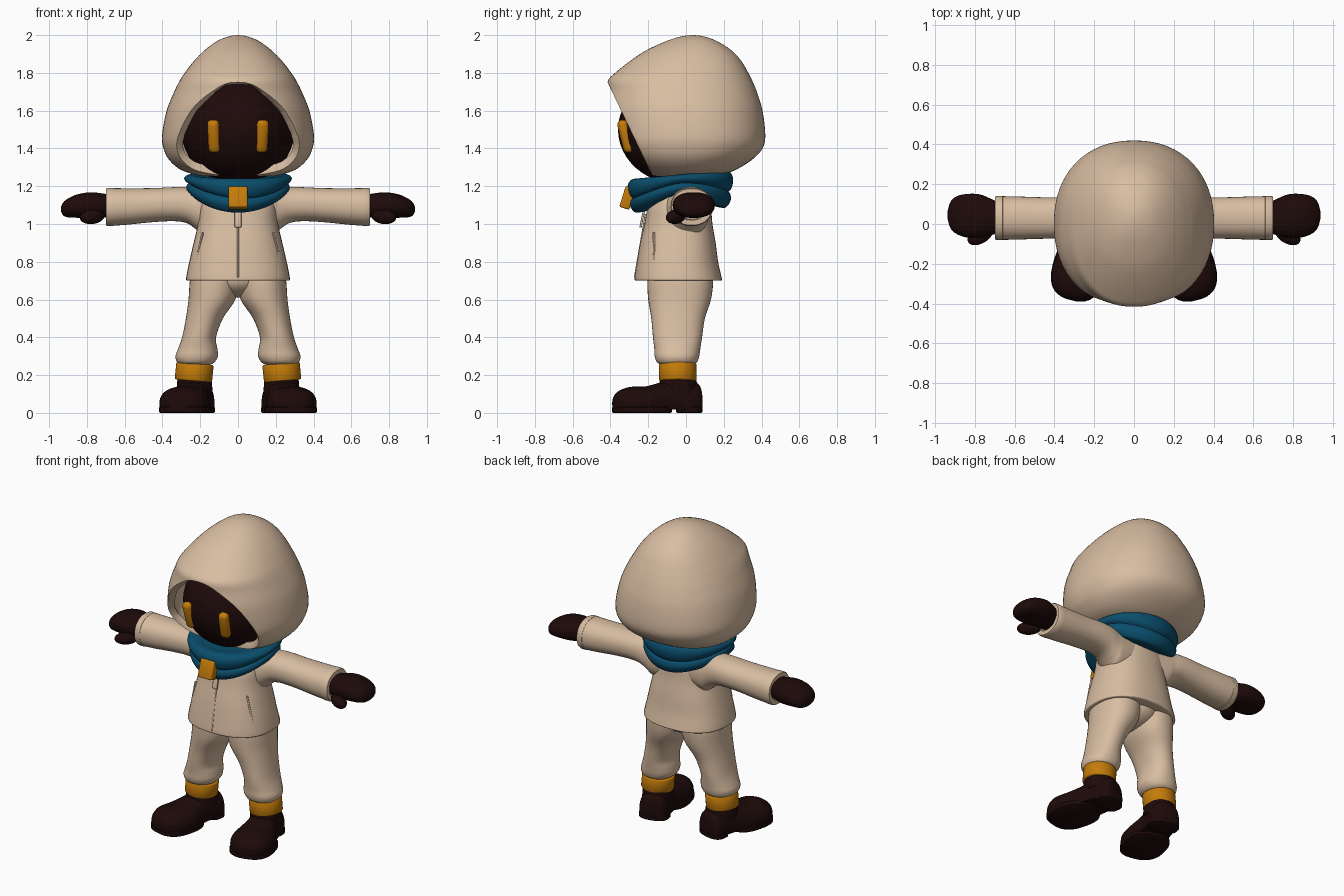
import bpy, bmesh
from math import sin, cos, pi, copysign
from mathutils import Vector

if "Cube" in bpy.data.objects:
    bpy.data.objects.remove(bpy.data.objects["Cube"])


def material(name, rgb):
    m = bpy.data.materials.new(name)
    m.use_nodes = True
    m.diffuse_color = (*rgb, 1)
    m.node_tree.nodes["Principled BSDF"].inputs["Base Color"].default_value = (*rgb, 1)
    return m


CREAM = material("cream cloth", (0.69, 0.51, 0.36))
DARK = material("dark brown", (0.013, 0.003, 0.003))
BLUE = material("scarf blue", (0.003, 0.075, 0.15))
GOLD = material("golden orange", (0.55, 0.2, 0.003))


def finish(name, bm, mat, loc=(0, 0, 0), rot=(0, 0, 0), angle=40, modifiers=()):
    """Turn a bmesh into a smooth-shaded object, applying its modifiers."""
    mesh = bpy.data.meshes.new(name)
    bm.to_mesh(mesh)
    bm.free()
    obj = bpy.data.objects.new(name, mesh)
    bpy.context.collection.objects.link(obj)
    obj.data.materials.append(mat)
    obj.location, obj.rotation_euler = loc, rot
    bpy.ops.object.select_all(action='DESELECT')
    obj.select_set(True)
    bpy.context.view_layer.objects.active = obj
    for kind, settings in modifiers:
        mod = obj.modifiers.new(kind.title(), kind)
        for key, value in settings.items():
            setattr(mod, key, value)
        bpy.ops.object.modifier_apply(modifier=mod.name)
    bpy.ops.object.shade_smooth_by_angle(angle=angle * pi / 180)
    return obj


def skin(rings):
    """Bridge equal rings of points and cap both ends."""
    bm = bmesh.new()
    loops = [[bm.verts.new(p) for p in ring] for ring in rings]
    n = len(loops[0])
    for a, b in zip(loops, loops[1:]):
        for i in range(n):
            j = (i + 1) % n
            bm.faces.new((a[i], a[j], b[j], b[i]))
    bm.faces.new(loops[0][::-1])
    bm.faces.new(loops[-1])
    bmesh.ops.recalc_face_normals(bm, faces=bm.faces)
    return bm


def smooth(stations, steps):
    """Catmull-Rom interpolation between stations."""
    if steps == 1:
        return stations
    s = [stations[0], *stations, stations[-1]]
    out = []
    for a, b, c, d in zip(s, s[1:], s[2:], s[3:]):
        for k in range(steps):
            t = k / steps
            out.append([q + 0.5 * t * (r - p + t * (2 * p - 5 * q + 4 * r - u + t * (3 * (q - r) + u - p)))
                        for p, q, r, u in zip(a, b, c, d)])
    return out + [stations[-1]]


def oval_loft(stations, axis="z", power=2.0, n=40, steps=4, floor=None):
    """Stations are (distance along axis, two centre coordinates, two radii)."""
    rings = []
    for t, c1, c2, r1, r2 in smooth(stations, steps):
        ring = []
        for i in range(n):
            a = 2 * pi * i / n
            u = c1 + r1 * copysign(abs(cos(a)) ** (2 / power), cos(a))
            v = c2 + r2 * copysign(abs(sin(a)) ** (2 / power), sin(a))
            if floor is not None:
                v = max(v, floor)
            ring.append({"x": (t, u, v), "y": (u, t, v), "z": (u, v, t)}[axis])
        rings.append(ring)
    return skin(rings)


def block(name, size, loc, rot, bevel, mat):
    bm = bmesh.new()
    bmesh.ops.create_cube(bm, size=1)
    bmesh.ops.scale(bm, vec=size, verts=bm.verts)
    return finish(name, bm, mat, loc, rot,
                  modifiers=[("BEVEL", dict(width=bevel, segments=3))])


def ball(name, loc, radii, mat, rot=(0, 0, 0)):
    bm = bmesh.new()
    bmesh.ops.create_uvsphere(bm, u_segments=40, v_segments=24, radius=1)
    bmesh.ops.scale(bm, vec=radii, verts=bm.verts)
    return finish(name, bm, mat, loc, rot, angle=80)


# Hood: (z, half width, front y, back y), cut by a slanted plane for the face
hood_shape = [(1.255, .2, -.18, .18), (1.285, .3, -.27, .26), (1.34, .365, -.35, .35),
              (1.4, .394, -.4, .405), (1.47, .402, -.42, .42), (1.6, .378, -.43, .405),
              (1.7, .338, -.418, .375), (1.76, .308, -.413, .35), (1.8, .282, -.375, .33),
              (1.86, .236, -.3, .295), (1.92, .177, -.21, .24), (1.97, .108, -.1, .16),
              (1.993, .05, -.025, .095), (2.0, .008, .025, .045)]
hood = oval_loft([(z, 0, (f + b) / 2, w, (b - f) / 2) for z, w, f, b in hood_shape],
                 power=2.2, n=64)
bmesh.ops.bisect_plane(hood, geom=hood.verts[:] + hood.edges[:] + hood.faces[:],
                       plane_co=(0, -.42, 1.76), plane_no=Vector((0, -.46, -.22)).normalized(),
                       clear_outer=True)
finish("hood", hood, CREAM, angle=50,
       modifiers=[("SOLIDIFY", dict(thickness=.042, offset=-1)),
                  ("BEVEL", dict(width=.012, segments=3, limit_method='ANGLE', angle_limit=.9))])

# Shadowed face
ball("face", (0, -.03, 1.5), (.3, .33, .29), DARK)


# Scarf: two soft rolls, drooping at the front and back
def scarf_ring(t, inset):
    ring = []
    for i in range(64):
        a = 2 * pi * i / 64
        s = sin(a)
        low = 1.155 - (.095 if s < 0 else .07) * abs(s) ** 1.5
        high = 1.262 + .022 * s
        fold = .012 * sin(2 * a + 1) * (1 - abs(2 * t - 1))
        ring.append(((.285 - inset) * cos(a), -.03 + (.28 - inset) * s,
                     low + (high - low) * t + fold))
    return ring


scarf_shape = [(.08, .12), (0, .055), (.06, .03), (.25, .012), (.42, .016), (.48, .025),
               (.56, .01), (.75, 0), (.92, .01), (1, .04), (.95, .1)]
finish("scarf", skin([scarf_ring(*p) for p in smooth(scarf_shape, 3)]), BLUE, angle=60)
block("scarf_clasp", (.1, .055, .115), (0, -.31, 1.138), (-.3, 0, 0), .008, GOLD)

# Jacket body with a flared hem
finish("jacket", oval_loft([(.70, 0, -.04, .255, .215), (.702, 0, -.04, .272, .23),
                            (.72, 0, -.042, .274, .23), (.8, 0, -.045, .258, .215),
                            (.9, 0, -.043, .235, .2), (1.0, 0, -.04, .212, .18),
                            (1.1, 0, -.035, .2, .165), (1.2, 0, -.03, .15, .13)],
                           power=2.4), CREAM)
block("zip_strip", (.01, .012, .34), (0, -.241, .885), (-.17, 0, 0), .003, CREAM)
block("zip_pull", (.035, .012, .09), (0, -.232, 1.025), (-.2, 0, 0), .004, CREAM)

# Hips under the jacket
ball("hips", (0, -.03, .71), (.16, .165, .1), CREAM)

for s, side in ((1, "left"), (-1, "right")):
    # Eye
    block(side + "_eye", (.064, .055, .178), (s * .128, -.32, 1.465), (.25, 0, s * .2), .025, GOLD)

    # Sleeve blending into the chest, with a cuff
    sleeve = [(.08, .0, 1.07, .12, .12), (.18, .01, 1.07, .115, .13), (.22, .018, 1.083, .108, .113),
              (.27, .027, 1.1, .104, .096), (.34, .03, 1.105, .104, .09), (.45, .03, 1.1, .104, .09),
              (.58, .03, 1.093, .108, .096), (.67, .03, 1.09, .11, .1)]
    finish(side + "_sleeve", oval_loft([(s * x, *r) for x, *r in sleeve], "x", 2.2), CREAM)
    cuff = [(.655, .1, .09), (.66, .111, .101), (.69, .111, .101), (.7, .106, .096), (.7, .08, .07),
            (.68, .075, .065)]
    finish(side + "_cuff", oval_loft([(s * x, .03, 1.09, a, b) for x, a, b in cuff],
                                     "x", 2.2, steps=1), CREAM)

    # Mitten and thumb
    mitten = [(.67, .03, 1.095, .07, .06), (.72, .035, 1.098, .092, .064), (.78, .04, 1.1, .11, .068),
              (.85, .042, 1.095, .108, .062), (.9, .045, 1.085, .09, .05), (.925, .045, 1.08, .062, .035),
              (.937, .045, 1.078, .02, .012)]
    finish(side + "_mitten", oval_loft([(s * x, *r) for x, *r in mitten], "x", 2.3), DARK, angle=70)
    ball(side + "_thumb", (s * .772, -.055, 1.038), (.072, .042, .038), DARK, (0, s * .1, -s * .55))

    # Pocket welt
    block(side + "_pocket", (.01, .012, .18), (s * .206, -.168, .868), (-.09, -s * .2, s * .6), .003, CREAM)

    # Trouser leg gathered at the ankle
    leg = [(.255, .225, -.048, .08, .085), (.27, .223, -.048, .1, .107), (.3, .219, -.048, .112, .118),
           (.34, .213, -.046, .104, .122), (.4, .206, -.045, .09, .13), (.5, .178, -.042, .098, .142),
           (.6, .138, -.034, .124, .166), (.7, .125, -.03, .13, .174), (.76, .12, -.03, .12, .16)]
    finish(side + "_trouser_leg", oval_loft([(z, s * x, *r) for z, x, *r in leg], power=2.2), CREAM)

    # Ankle band
    band = [(-.048, .09), (-.045, .096), (-.04, .099), (.04, .099), (.045, .096), (.048, .09)]
    finish(side + "_ankle_band", oval_loft([(z, 0, 0, r, r) for z, r in band], steps=1),
           GOLD, (s * .232, -.043, .215), (0, -s * .1, 0))

    # Boot: shaft, rounded upper, front sole and heel, toes turned out
    place = dict(loc=(s * .22, 0, 0), rot=(0, 0, s * .245))
    shaft = [(.1, 0, -.04, .095, .105), (.16, 0, -.043, .092, .1), (.19, 0, -.043, .086, .09)]
    finish(side + "_boot_shaft", oval_loft(shaft), DARK, **place)
    upper = [(.08, .035, .04), (.07, .072, .095), (.03, .09, .12), (-.08, .096, .125), (-.15, .11, .108),
             (-.22, .129, .09), (-.3, .127, .088), (-.36, .095, .068), (-.388, .055, .04), (-.395, .02, .015)]
    finish(side + "_boot_upper", oval_loft([(y, 0, .05, w, h) for y, w, h in upper], "y", 2.3,
                                           floor=.018), DARK, **place)
    for part, y, w, d in (("sole", -.24, .134, .155), ("heel", .018, .094, .065)):
        sole = [(0, 0, y, w - .006, d - .006), (.005, 0, y, w, d), (.028, 0, y, w, d),
                (.034, 0, y, w - .006, d - .006)]
        finish(side + "_boot_" + part, oval_loft(sole, power=2.6, steps=1), DARK, **place)
